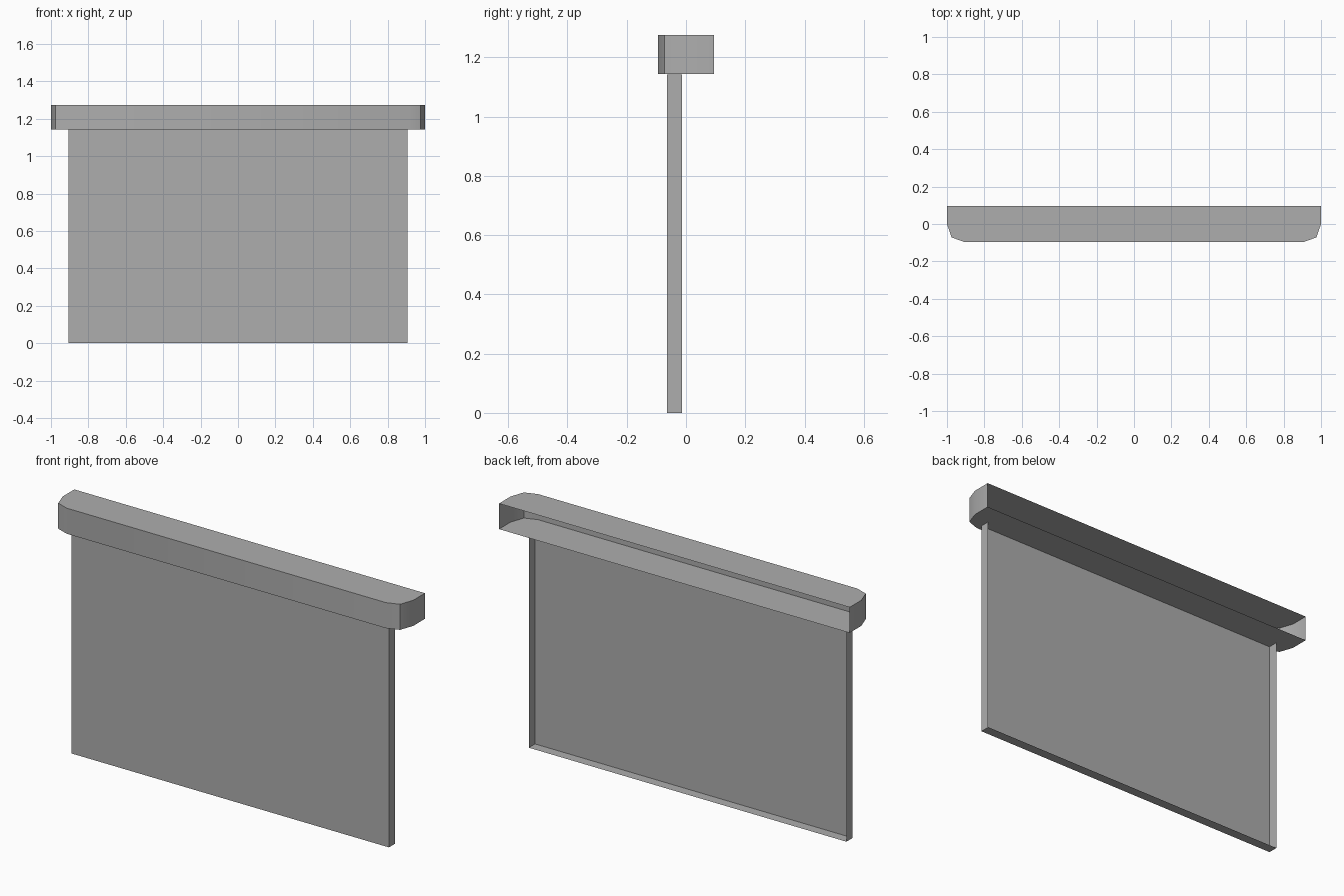
import bpy
import bmesh

cube = bpy.data.objects.get("Cube")
if cube:
    bpy.data.objects.remove(cube, do_unlink=True)

# Single grey material
GREY = (0.42, 0.42, 0.42, 1)
grey = bpy.data.materials.new("plain grey")
grey.use_nodes = True
grey.diffuse_color = GREY
grey.node_tree.nodes["Principled BSDF"].inputs["Base Color"].default_value = GREY


def open_back_shell(name, half_outline, z0, z1):
    """Thin hollow box from a mirrored plan outline, left open at the back."""
    outline = half_outline + [(-x, y) for x, y in reversed(half_outline)]
    bm = bmesh.new()
    low = [bm.verts.new((x, y, z0)) for x, y in outline]
    high = [bm.verts.new((x, y, z1)) for x, y in outline]
    bm.faces.new(low[::-1])
    bm.faces.new(high)
    # The first and last points are the back corners, so that side stays open
    for i in range(len(outline) - 1):
        bm.faces.new((low[i], low[i + 1], high[i + 1], high[i]))
    # The outline runs clockwise, so turn every face outwards
    for face in bm.faces:
        face.normal_flip()
    mesh = bpy.data.meshes.new(name)
    bm.to_mesh(mesh)
    bm.free()
    mesh.materials.append(grey)
    obj = bpy.data.objects.new(name, mesh)
    bpy.context.collection.objects.link(obj)
    return obj


# Header box with softened front corners
header = open_back_shell(
    "header_box",
    [(1, 0.095), (1, 0), (0.975, -0.072), (0.91, -0.095)],
    1.143, 1.275)

# Shallow hanging panel, its top just under the header
panel = open_back_shell(
    "hanging_panel", [(0.906, -0.013), (0.906, -0.064)], 0, 1.142)

# Smooth the gentle bends of the header only
bpy.ops.object.select_all(action="DESELECT")
header.select_set(True)
bpy.context.view_layer.objects.active = header
bpy.ops.object.shade_smooth_by_angle(angle=0.5236)
